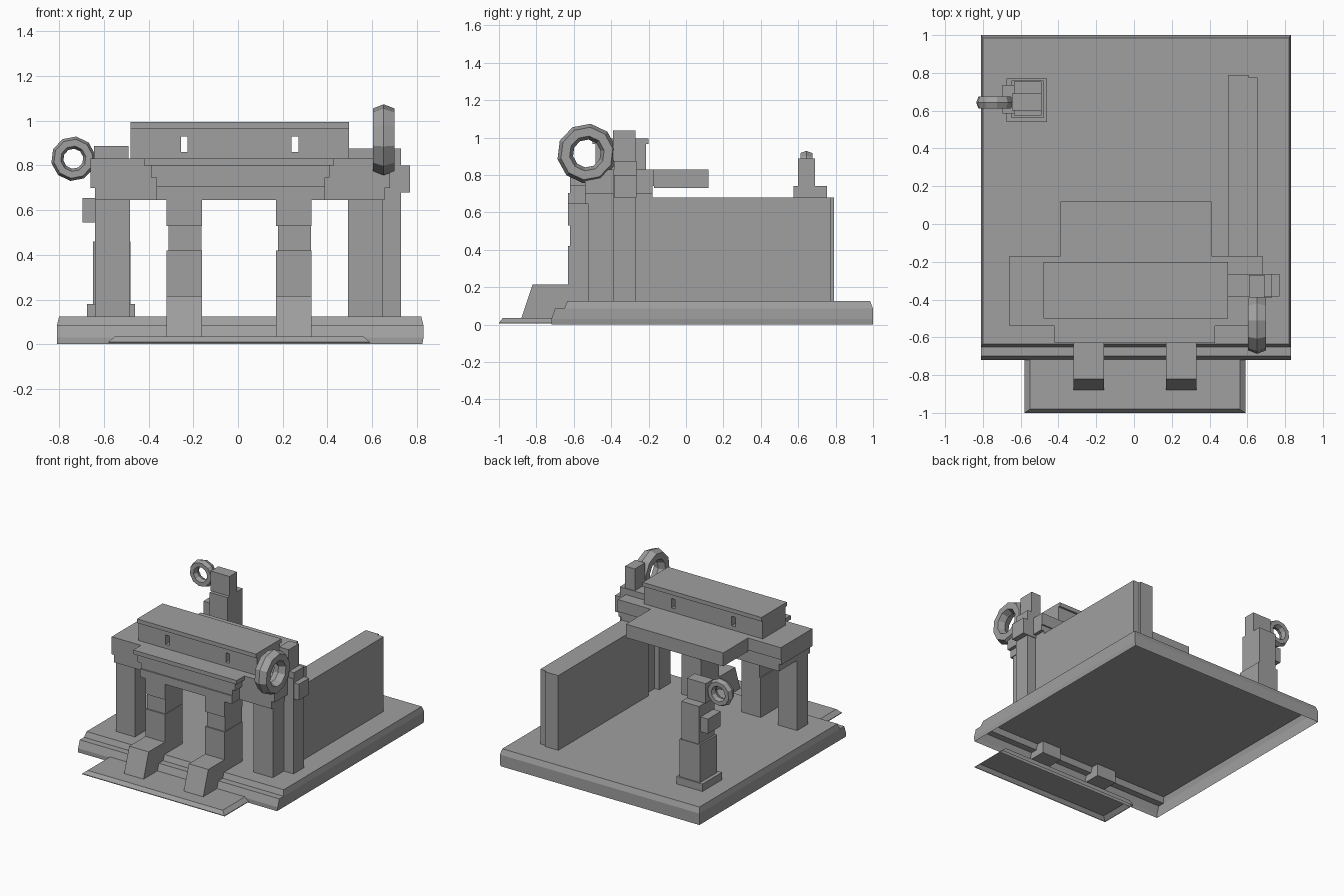
import bpy, bmesh, math

cube = bpy.data.objects.get("Cube")
if cube:
    bpy.data.objects.remove(cube, do_unlink=True)

stone = bpy.data.materials.new("grey_stone")
stone.use_nodes = True
COLOUR = (0.35, 0.35, 0.35, 1)
stone.diffuse_color = COLOUR
stone.node_tree.nodes["Principled BSDF"].inputs["Base Color"].default_value = COLOUR


def finish(name, bm, fix=True):
    if fix:
        bmesh.ops.recalc_face_normals(bm, faces=bm.faces)
    mesh = bpy.data.meshes.new(name)
    bm.to_mesh(mesh)
    bm.free()
    mesh.materials.append(stone)
    obj = bpy.data.objects.new(name, mesh)
    bpy.context.collection.objects.link(obj)
    return obj


def box(name, x, y, z):
    bm = bmesh.new()
    bmesh.ops.create_cube(bm, size=1)
    for v in bm.verts:
        for i, (lo, hi) in enumerate((x, y, z)):
            v.co[i] = lo if v.co[i] < 0 else hi
    return finish(name, bm)


def open_shell(name, rings):
    """Stacked rectangles (x0, x1, y0, y1, z), open below and capped on top."""
    bm = bmesh.new()
    loops = [[bm.verts.new(p) for p in ((a, c, z), (b, c, z), (b, d, z), (a, d, z))]
             for a, b, c, d, z in rings]
    for low, high in zip(loops, loops[1:]):
        for i in range(4):
            j = (i + 1) % 4
            bm.faces.new((low[i], low[j], high[j], high[i]))
    bm.faces.new(loops[-1])
    return finish(name, bm, fix=False)


def prism(name, x0, x1, profile):
    bm = bmesh.new()
    face = bm.faces.new([bm.verts.new((x0, y, z)) for y, z in profile])
    out = bmesh.ops.extrude_face_region(bm, geom=[face])
    for v in out["geom"]:
        if isinstance(v, bmesh.types.BMVert):
            v.co.x = x1
    return finish(name, bm)


def ring(name, centre, outer, inner, half, along_x, sides=10):
    """Faceted ring with a six-sided section."""
    rim = (outer - inner) * 0.22
    section = [(outer, 0), (outer - rim, half), (inner + rim, half),
               (inner, 0), (inner + rim, -half), (outer - rim, -half)]
    bm = bmesh.new()
    loops = []
    for k in range(sides):
        a = 2 * math.pi * (k + 0.3) / sides
        loop = []
        for r, w in section:
            u, z = r * math.cos(a), r * math.sin(a)
            p = (w, u, z) if along_x else (u, w, z)
            loop.append(bm.verts.new([c + q for c, q in zip(centre, p)]))
        loops.append(loop)
    for k in range(sides):
        a, b = loops[k], loops[(k + 1) % sides]
        for i in range(6):
            j = (i + 1) % 6
            bm.faces.new((a[i], a[j], b[j], b[i]))
    return finish(name, bm)


# Stepped floor and the low front slab
open_shell("floor_base", [
    (-0.81, 0.825, -0.72, 1.0, 0), (-0.81, 0.83, -0.72, 1.0, 0.03),
    (-0.81, 0.83, -0.70, 1.0, 0.085), (-0.81, 0.83, -0.65, 1.0, 0.085),
    (-0.80, 0.82, -0.635, 0.985, 0.125)])
open_shell("front_slab", [
    (-0.58, 0.59, -1.0, -0.70, 0.005), (-0.58, 0.59, -1.0, -0.70, 0.01),
    (-0.55, 0.56, -0.98, -0.70, 0.035)])

# Inner legs with sloped feet
for side, x0 in (("right", -0.32), ("left", 0.17)):
    x1 = x0 + 0.16
    prism(side + "_foot", x0, x1,
          [(-0.88, 0.035), (-0.82, 0.215), (-0.58, 0.215), (-0.58, 0.035)])
    box(side + "_leg_lower", (x0, x1), (-0.63, -0.42), (0.125, 0.42))
    box(side + "_leg_notch", (x0 + 0.008, x1 - 0.003), (-0.62, -0.42), (0.42, 0.53))
    box(side + "_leg_upper", (x0, x1), (-0.63, -0.42), (0.53, 0.65))

# Outer pillars
for side, x0 in (("right", -0.64), ("left", 0.493)):
    box(side + "_pillar", (x0, x0 + 0.157), (-0.52, -0.39), (0.125, 0.65))

# Stacked lintel
box("lower_beam", (-0.64, 0.655), (-0.54, -0.18), (0.645, 0.705))
box("lower_beam_front", (-0.365, 0.39), (-0.63, -0.54), (0.645, 0.705))
box("lower_beam_cap", (-0.66, 0.68), (-0.54, -0.18), (0.70, 0.745))
box("middle_beam_front", (-0.365, 0.39), (-0.62, -0.54), (0.705, 0.745))
box("top_slab", (-0.66, 0.68), (-0.54, -0.17), (0.74, 0.83))
box("front_panel", (-0.39, 0.41), (-0.62, -0.54), (0.745, 0.80))
box("front_ledge", (-0.42, 0.43), (-0.63, -0.54), (0.80, 0.83))
box("rear_canopy", (-0.39, 0.41), (-0.17, 0.12), (0.73, 0.83))

# Attic block with two through slots
for part, x in (("right", (-0.48, -0.255)), ("middle", (-0.225, 0.24)), ("left", (0.27, 0.497))):
    box("attic_" + part, x, (-0.485, -0.215), (0.83, 0.965))
for part, x in (("right", (-0.255, -0.225)), ("left", (0.24, 0.27))):
    box(part + "_slot_sill", x, (-0.485, -0.215), (0.83, 0.86))
    box(part + "_slot_head", x, (-0.485, -0.215), (0.93, 0.965))
box("attic_lid", (-0.48, 0.497), (-0.50, -0.20), (0.965, 0.995))

# Side wall
box("wall_outer", (0.605, 0.655), (-0.27, 0.775), (0.125, 0.68))
box("wall_inner", (0.497, 0.605), (-0.27, 0.79), (0.125, 0.68))

# Front post with the large ring
box("front_post", (0.53, 0.73), (-0.39, -0.27), (0.125, 0.83))
box("front_post_shoulder", (0.497, 0.73), (-0.385, -0.265), (0.80, 0.875))
box("front_post_ledge", (0.57, 0.77), (-0.385, -0.265), (0.68, 0.80))
box("front_post_cap", (0.61, 0.69), (-0.39, -0.27), (0.875, 1.037))
ring("large_ring", (0.652, -0.53, 0.915), 0.16, 0.075, 0.048, True)

# Rear post with the small ring
box("rear_post_foot", (-0.675, -0.46), (0.54, 0.77), (0.125, 0.18))
box("rear_post_body", (-0.648, -0.48), (0.56, 0.76), (0.18, 0.46))
box("rear_post_neck", (-0.635, -0.49), (0.575, 0.755), (0.46, 0.74))
box("rear_post_ledge", (-0.695, -0.52), (0.585, 0.735), (0.545, 0.655))
box("rear_post_cap", (-0.645, -0.49), (0.60, 0.69), (0.74, 0.887))
ring("small_ring", (-0.737, 0.643, 0.83), 0.10, 0.045, 0.032, False)
